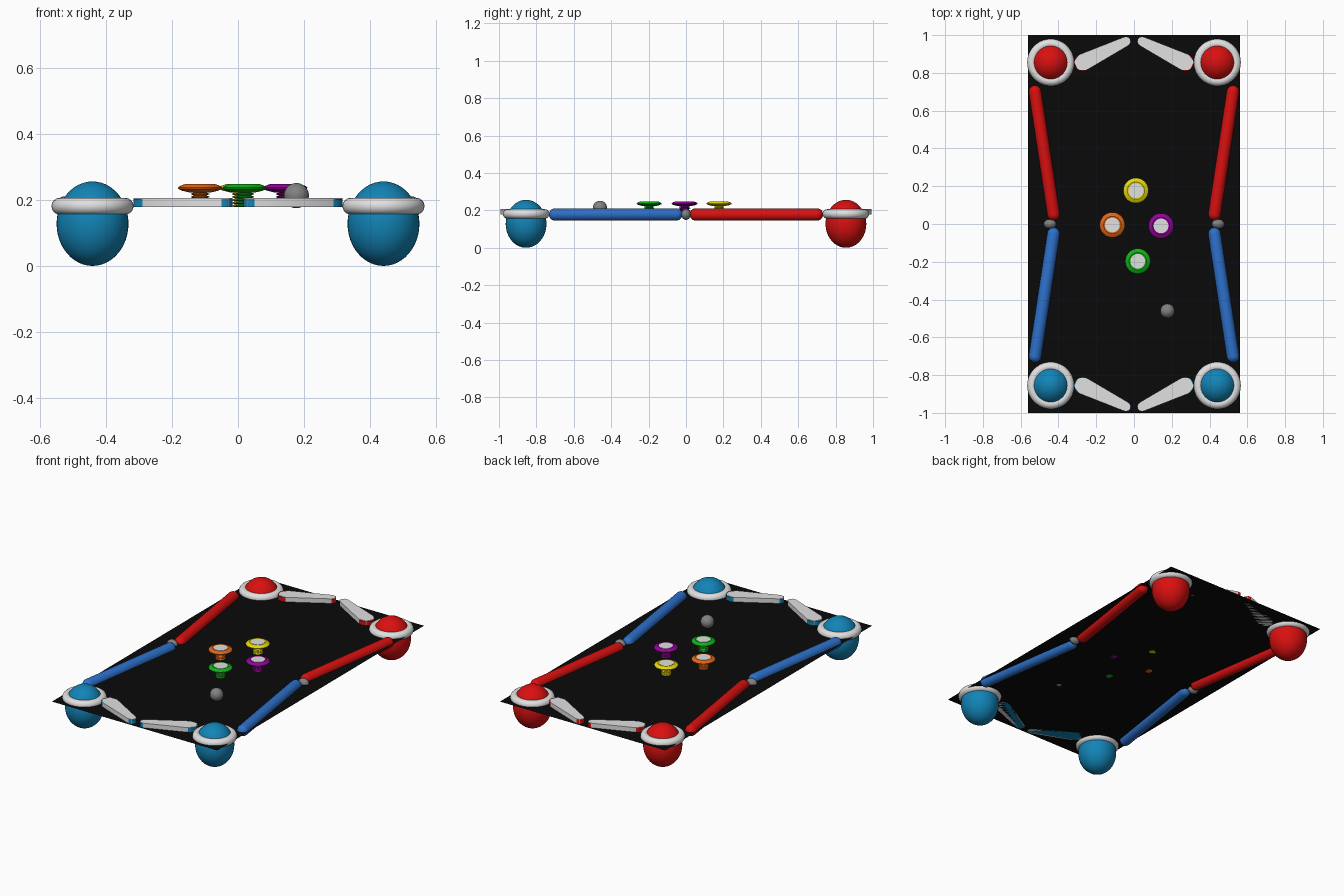
import bpy, bmesh, math
from mathutils import Vector

if "Cube" in bpy.data.objects:
    bpy.data.objects.remove(bpy.data.objects["Cube"])


def mat(name, r, g, b):
    m = bpy.data.materials.new(name)
    m.diffuse_color = (r, g, b, 1)
    m.use_nodes = True
    m.node_tree.nodes["Principled BSDF"].inputs["Base Color"].default_value = m.diffuse_color
    return m


BLACK = mat("black", .003, .003, .003)
WHITE = mat("white", .75, .75, .75)
RED = mat("red", .70, .005, .005)
TEAL = mat("dome blue", .006, .23, .47)
BLUE = mat("rail blue", .026, .165, .60)
GREY = mat("grey", .22, .22, .22)
ORANGE = mat("orange", .75, .13, .006)
YELLOW = mat("yellow", .82, .70, .003)
GREEN = mat("green", .005, .44, .008)
PURPLE = mat("purple", .29, .001, .31)

DECK = .178  # height of the playing surface


def finish(ob, name, material, smooth=True):
    ob.name = name
    ob.data.materials.clear()
    ob.data.materials.append(material)
    if smooth:
        bpy.ops.object.select_all(action='DESELECT')
        ob.select_set(True)
        bpy.context.view_layer.objects.active = ob
        bpy.ops.object.shade_smooth_by_angle(angle=math.radians(40))
    return ob


def from_bmesh(bm, name, material, smooth=True):
    bmesh.ops.recalc_face_normals(bm, faces=bm.faces)
    me = bpy.data.meshes.new(name)
    bm.to_mesh(me)
    bm.free()
    ob = bpy.data.objects.new(name, me)
    bpy.context.collection.objects.link(ob)
    return finish(ob, name, material, smooth)


def ball(name, loc, radii, material):
    bpy.ops.mesh.primitive_uv_sphere_add(segments=40, ring_count=24, location=loc)
    ob = bpy.context.object
    ob.scale = radii
    return finish(ob, name, material)


def lathe(name, profile, loc, material, steps=36, axis=(0, 0, 1)):
    """Spin (radius, height) points round z, then point z along axis."""
    bm = bmesh.new()
    vs = [bm.verts.new((r, 0, z)) for r, z in profile]
    es = [bm.edges.new(p) for p in zip(vs, vs[1:])]
    bmesh.ops.spin(bm, geom=vs + es, cent=(0, 0, 0), axis=(0, 0, 1),
                   angle=2 * math.pi, steps=steps)
    bmesh.ops.remove_doubles(bm, verts=bm.verts, dist=1e-5)
    ob = from_bmesh(bm, name, material)
    ob.rotation_mode = 'QUATERNION'
    ob.rotation_quaternion = Vector((0, 0, 1)).rotation_difference(Vector(axis))
    ob.location = loc
    return ob


def rail(name, a, b, r, material):
    """Round-ended bar between two ground points."""
    a, b = Vector((*a, DECK)), Vector((*b, DECK))
    d = b - a
    arc = [math.pi / 2 * i / 8 for i in range(9)]
    prof = [(r * math.sin(t), -r * math.cos(t)) for t in arc]
    prof += [(r * math.cos(t), d.length + r * math.sin(t)) for t in arc]
    lathe(name, prof, a, material, 28, d.normalized())


def flipper_block(name, c1, r1, c2, r2, n, z0, z1, material):
    """Tapered bar with rounded ends, n segments per end."""
    c1, c2 = Vector(c1), Vector(c2)
    d = c2 - c1
    ang = math.atan2(d.y, d.x)
    tilt = math.acos((r1 - r2) / d.length)
    pts = []
    for c, r, s, e in ((c2, r2, -tilt, tilt), (c1, r1, tilt, 2 * math.pi - tilt)):
        for i in range(n + 1):
            t = ang + s + (e - s) * i / n
            pts.append((c.x + r * math.cos(t), c.y + r * math.sin(t)))
    bm = bmesh.new()
    f = bm.faces.new([bm.verts.new((x, y, z0)) for x, y in pts])
    top = bmesh.ops.extrude_face_region(bm, geom=[f])
    bmesh.ops.translate(bm, vec=(0, 0, z1 - z0),
                        verts=[v for v in top['geom'] if isinstance(v, bmesh.types.BMVert)])
    from_bmesh(bm, name, material)


# Playing surface: a single thin sheet
bm = bmesh.new()
bm.faces.new([bm.verts.new((x, y, DECK)) for x, y in ((-.56, -1), (.56, -1), (.56, 1), (-.56, 1))])
from_bmesh(bm, "playfield", BLACK, False)

for sx, side in ((-1, "left"), (1, "right")):
    for sy, end, dome, bar in ((-1, "front", TEAL, BLUE), (1, "back", RED, RED)):
        tag = f"{end}_{side}"
        # Corner domes with white collars
        x, y = sx * .441, sy * .855
        ball("dome_" + tag, (x, y, .128), (.109, .109, .128), dome)
        bpy.ops.mesh.primitive_torus_add(location=(x, y, .181), major_radius=.099,
                                         minor_radius=.0255, major_segments=48, minor_segments=16)
        finish(bpy.context.object, "collar_" + tag, WHITE)
        # Side rails
        rail("rail_" + tag, (sx * .524, sy * .70), (sx * .426, sy * .052), .033, bar)
        # Flippers: coloured band round a white body
        c1, c2 = (sx * .272, sy * .855), (sx * .042, sy * .967)
        flipper_block("flipper_band_" + tag, c1, .045, c2, .025, 10, DECK, .203, dome)
        flipper_block("flipper_body_" + tag, c1, .0455, c2, .0255, 3, DECK, .206, WHITE)
    # Small knob where the rails meet
    ball("rail_knob_" + side, (sx * .445, 0, DECK), (.033, .025, .029), GREY)

# Bumpers: ribbed stem, flared cap, white top plate
for name, x, y, m in (("orange", -.115, -.005, ORANGE), ("yellow", .010, .177, YELLOW),
                      ("purple", .143, -.010, PURPLE), ("green", .020, -.197, GREEN)):
    stem = [(0, DECK)]
    for i in range(5):
        z = DECK + .009 * i
        stem += [(.020, z), (.028, z + .003), (.028, z + .005), (.020, z + .008)]
    stem.append((0, .224))
    lathe("bumper_stem_" + name, stem, (x, y, 0), m, 24)
    cap = [(0, .222), (.030, .222), (.055, .228), (.066, .233), (.067, .237),
           (.062, .242), (.046, .248), (.038, .245), (0, .245)]
    lathe("bumper_cap_" + name, cap, (x, y, 0), m)
    lathe("bumper_plate_" + name, [(0, .244), (.039, .244), (.039, .247), (0, .247)], (x, y, 0), WHITE)

# Ball
ball("ball", (.177, -.460, .213), (.038, .038, .038), GREY)
